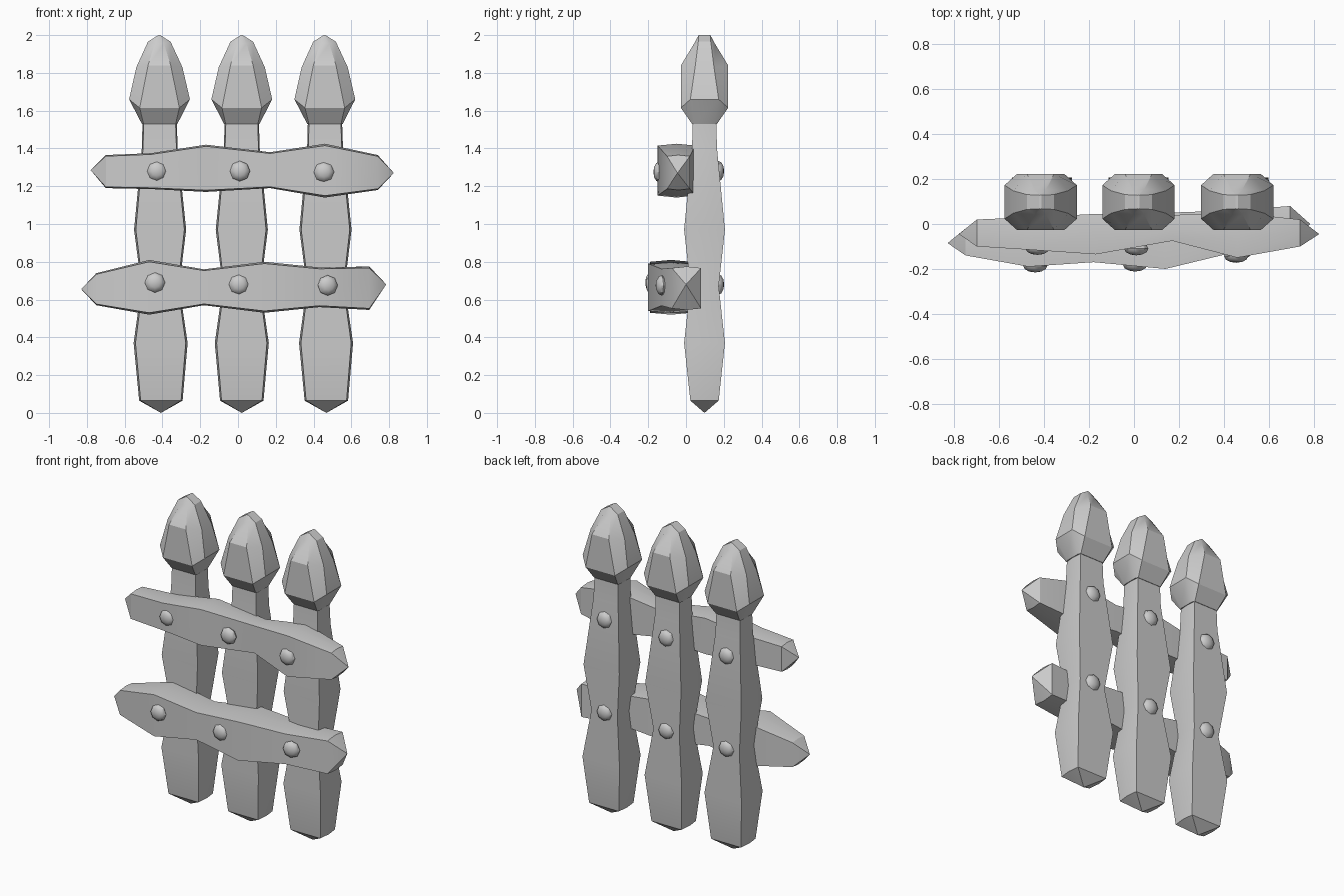
import bpy, bmesh, math
from mathutils import Vector, Matrix

if "Cube" in bpy.data.objects:
    bpy.data.objects.remove(bpy.data.objects["Cube"])


def finish(name, bm, angle=30):
    bmesh.ops.remove_doubles(bm, verts=bm.verts, dist=0.0005)
    bmesh.ops.recalc_face_normals(bm, faces=bm.faces)
    me = bpy.data.meshes.new(name)
    bm.to_mesh(me)
    bm.free()
    ob = bpy.data.objects.new(name, me)
    bpy.context.collection.objects.link(ob)
    bpy.ops.object.select_all(action='DESELECT')
    ob.select_set(True)
    bpy.context.view_layer.objects.active = ob
    bpy.ops.object.shade_smooth_by_angle(angle=math.radians(angle))
    return ob


def skin(name, rings):
    """Bridge equal-length rings of points and cap both ends."""
    bm = bmesh.new()
    vs = [[bm.verts.new(p) for p in r] for r in rings]
    n = len(vs[0])
    for a, b in zip(vs, vs[1:]):
        for i in range(n):
            j = (i + 1) % n
            bm.faces.new((a[i], a[j], b[j], b[i]))
    bm.faces.new(vs[0])
    bm.faces.new(vs[-1])
    return finish(name, bm)


# Slightly swollen box cross-section used by posts and rails
HEX = [(0.93, -1), (1, 0), (0.93, 1), (-0.93, 1), (-1, 0), (-0.93, -1)]

# Post: z, half width, half depth
POST = [(0.0, 0, 0), (0.065, 0.115, 0.075), (0.37, 0.143, 0.108), (0.67, 0.1, 0.075),
        (0.97, 0.138, 0.108), (1.4, 0.095, 0.066), (1.56, 0.09, 0.062)]
# Head: rim z, rim half width, rim half depth, face z, face half width, face half depth
HEAD = [(1.53, 0.094, 0.05, 1.53, 0.085, 0.066), (1.66, 0.161, 0.075, 1.615, 0.105, 0.125),
        (1.83, 0.122, 0.05, 1.84, 0.06, 0.125), (1.965, 0.06, 0.033, 1.955, 0.025, 0.055),
        (2.0, 0.005, 0.03, 2.0, 0.003, 0.031)]
YC = 0.098


def post(label, x_bottom, x_top):
    def cx(z):
        return x_bottom + (x_top - x_bottom) * z / 2
    skin(label + "_post", [[(cx(z) + u * w, YC + v * d, z) for u, v in HEX]
                           for z, w, d in POST])
    rings = []
    for rz, w, a, fz, b, d in HEAD:
        c = cx(rz)
        rings.append([(c + x, YC + y, z) for x, y, z in
                      [(b, -d, fz), (w, -a, rz), (w, a, rz), (b, d, fz),
                       (-b, d, fz), (-w, a, rz), (-w, -a, rz), (-b, -d, fz)]])
    skin(label + "_post_head", rings)


post("left", -0.408, -0.417)
post("middle", 0.02, 0.02)
post("right", 0.468, 0.458)

# Rails: x, z low, z high, y front, y back
UPPER = [(-0.78, 1.285, 1.285, -0.045, -0.045), (-0.70, 1.19, 1.365, -0.10, 0.02),
         (-0.46, 1.185, 1.375, -0.115, 0.03), (-0.17, 1.17, 1.42, -0.135, 0.045),
         (0.17, 1.19, 1.38, -0.075, 0.04), (0.46, 1.14, 1.425, -0.15, 0.05),
         (0.74, 1.18, 1.365, -0.10, 0.02), (0.825, 1.27, 1.27, -0.045, -0.045)]
LOWER = [(-0.83, 0.655, 0.655, -0.085, -0.085), (-0.75, 0.57, 0.74, -0.14, -0.02),
         (-0.47, 0.52, 0.81, -0.19, 0.03), (-0.18, 0.57, 0.76, -0.17, 0.02),
         (0.14, 0.53, 0.80, -0.20, 0.05), (0.43, 0.56, 0.77, -0.13, 0.06),
         (0.695, 0.545, 0.775, -0.075, 0.08), (0.785, 0.68, 0.68, 0.0, 0.0)]
for label, rail in (("upper_rail", UPPER), ("lower_rail", LOWER)):
    skin(label, [[(x, (f + b) / 2 + v * (b - f) / 2, (lo + hi) / 2 + u * (hi - lo) / 2)
                  for u, v in HEX] for x, lo, hi, f, b in rail])


# Domed bolt heads
def bolt(name, x, y, z, r=0.054, tilt=0.0):
    bm = bmesh.new()
    bmesh.ops.create_uvsphere(bm, u_segments=8, v_segments=6, radius=r)
    bm.transform(Matrix.Translation((x, y, z)) @ Matrix.Rotation(tilt, 4, 'Z')
                 @ Matrix.Diagonal((1, 0.55, 1, 1)) @ Matrix.Rotation(math.pi / 2, 4, 'X'))
    finish(name, bm, 40)


FRONT = [(-0.43, -0.108, 1.28, 0), (0.01, -0.11, 1.28, 0), (0.455, -0.143, 1.275, 0),
         (-0.44, -0.186, 0.69, 0), (0.005, -0.182, 0.68, 0), (0.475, -0.13, 0.675, 0.2)]
for i, (x, y, z, t) in enumerate(FRONT):
    bolt(f"front_bolt_{i + 1}", x, y, z, tilt=t)
for i, x in enumerate((-0.413, 0.02, 0.463)):
    bolt(f"back_bolt_upper_{i + 1}", x, 0.172, 1.28)
    bolt(f"back_bolt_lower_{i + 1}", x, 0.172, 0.68)
